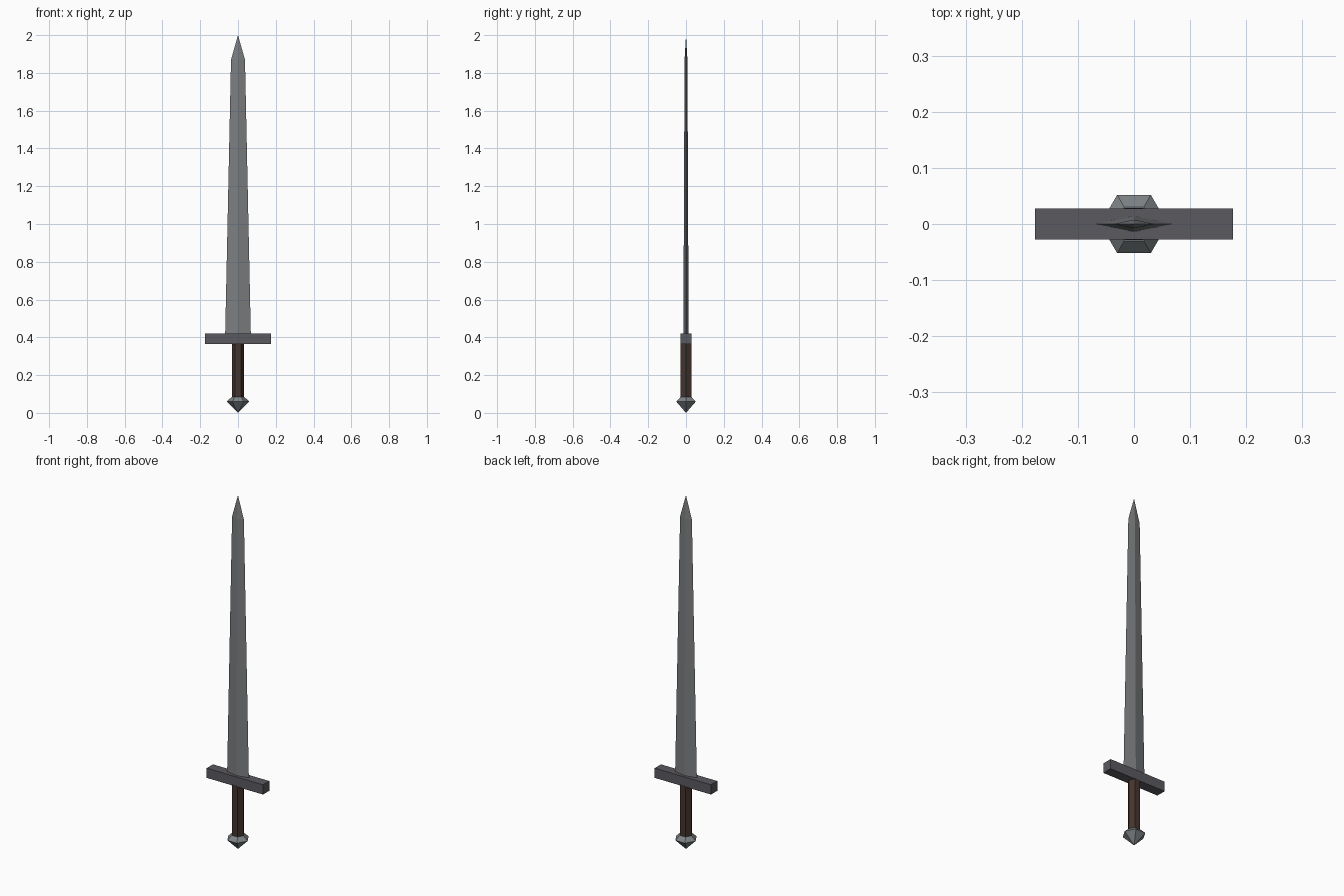
import bpy, bmesh
from math import cos, sin, pi

if "Cube" in bpy.data.objects:
    bpy.data.objects.remove(bpy.data.objects["Cube"])


def material(name, rgb):
    m = bpy.data.materials.new(name)
    m.diffuse_color = (*rgb, 1)
    m.use_nodes = True
    m.node_tree.nodes["Principled BSDF"].inputs["Base Color"].default_value = m.diffuse_color
    return m


STEEL = material("blade steel", (0.20, 0.21, 0.215))
PALE = material("pommel steel", (0.21, 0.23, 0.24))
IRON = material("dark iron", (0.105, 0.10, 0.115))
LEATHER = material("brown leather", (0.06, 0.036, 0.027))


def loft(name, sides, rings, mat):
    """Skin stacked rings (z, x radius, y radius); zero radius makes a point."""
    bm = bmesh.new()
    loops = []
    for z, rx, ry in rings:
        if rx == 0:
            loops.append([bm.verts.new((0, 0, z))] * sides)
        else:
            loops.append([bm.verts.new((rx * cos(2 * pi * i / sides),
                                        ry * sin(2 * pi * i / sides), z))
                          for i in range(sides)])
    for a, b in zip(loops, loops[1:]):
        for i in range(sides):
            j = (i + 1) % sides
            bm.faces.new(list(dict.fromkeys((a[i], a[j], b[j], b[i]))))
    for end in (loops[0], loops[-1]):
        if len(set(end)) > 1:
            bm.faces.new(end)
    bmesh.ops.recalc_face_normals(bm, faces=bm.faces)
    me = bpy.data.meshes.new(name)
    bm.to_mesh(me)
    bm.free()
    me.materials.append(mat)
    ob = bpy.data.objects.new(name, me)
    bpy.context.collection.objects.link(ob)
    return ob


# Six-sided pommel with a pointed bottom
loft("pommel", 6, [(0, 0, 0), (0.06, 0.06, 0.06), (0.083, 0.035, 0.035)], PALE)

# Six-sided grip
loft("grip", 6, [(0.08, 0.033, 0.033), (0.37, 0.033, 0.033)], LEATHER)

# Straight crossguard
bpy.ops.mesh.primitive_cube_add(size=1, location=(0, 0, 0.3925))
guard = bpy.context.object
guard.name = "crossguard"
guard.scale = (0.352, 0.056, 0.055)
guard.data.materials.append(IRON)

# Tapered diamond-section blade
loft("blade", 4, [(0.41, 0.068, 0.014), (1.87, 0.037, 0.0076), (2.0, 0, 0)], STEEL)
